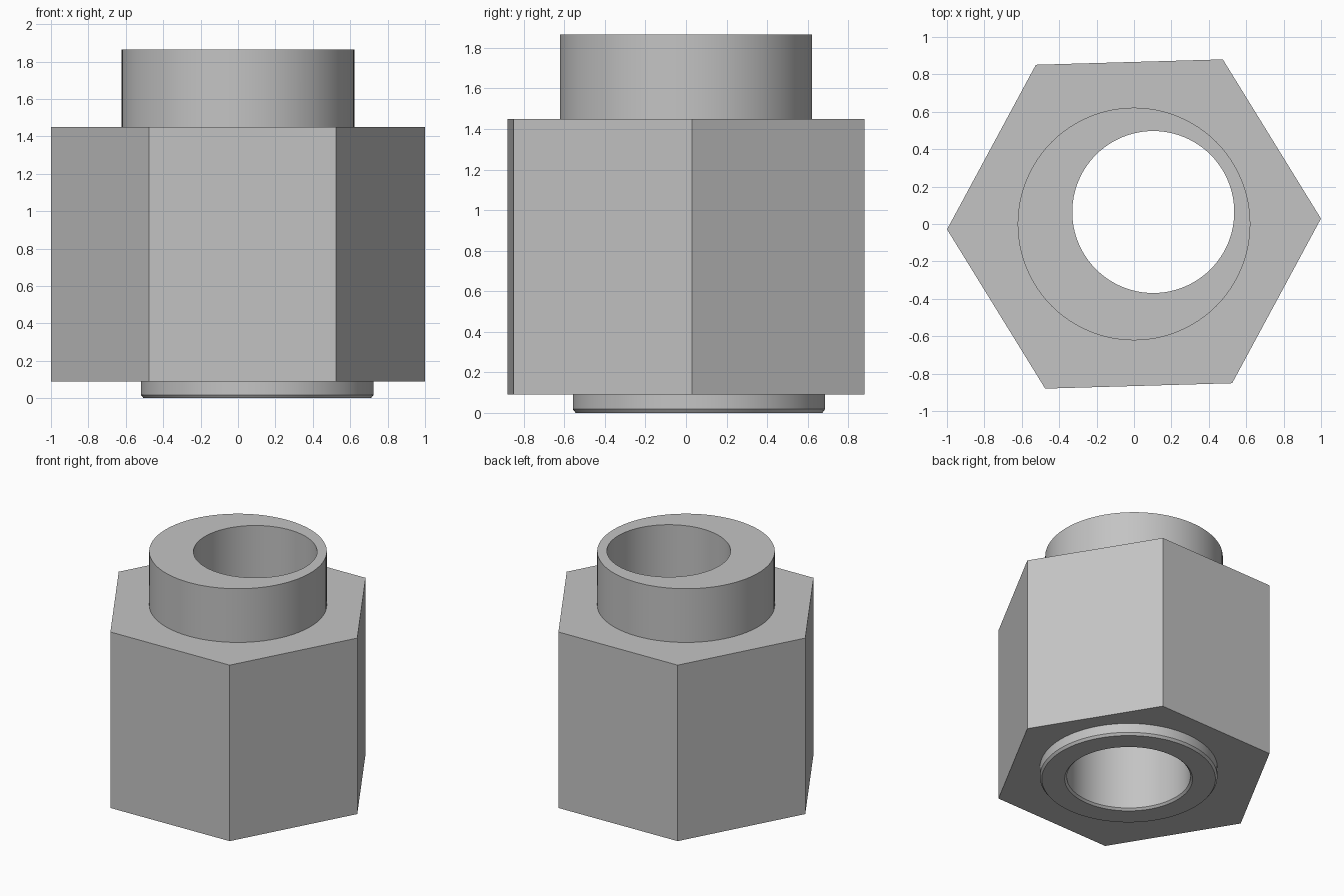
import bpy, math

cube = bpy.data.objects.get("Cube")
if cube:
    bpy.data.objects.remove(cube, do_unlink=True)

steel = bpy.data.materials.new("steel_grey")
steel.use_nodes = True
GREY = (0.55, 0.55, 0.55, 1)
steel.diffuse_color = GREY
steel.node_tree.nodes["Principled BSDF"].inputs["Base Color"].default_value = GREY

OFFSET = (0.103, 0.064)   # axis of the bore and lower collar
SEGMENTS = 96


def lathe(name, profile, sides=SEGMENTS, centre=(0, 0), turn=0.0):
    """Closed solid of revolution from (radius, z) pairs, listed bottom to top."""
    verts = []
    for r, z in profile:
        for i in range(sides):
            a = turn + math.tau * i / sides
            verts.append((centre[0] + r * math.cos(a), centre[1] + r * math.sin(a), z))
    faces = [list(range(sides))[::-1]]
    for k in range(len(profile) - 1):
        low, high = k * sides, (k + 1) * sides
        for i in range(sides):
            j = (i + 1) % sides
            faces.append((low + i, low + j, high + j, high + i))
    faces.append(list(range(len(verts) - sides, len(verts))))
    mesh = bpy.data.meshes.new(name)
    mesh.from_pydata(verts, [], faces)
    mesh.materials.append(steel)
    obj = bpy.data.objects.new(name, mesh)
    bpy.context.collection.objects.link(obj)
    return obj


def combine(target, tool, operation):
    """Apply a boolean and discard the tool."""
    tool.hide_render = True
    mod = target.modifiers.new(operation, 'BOOLEAN')
    mod.operation = operation
    mod.solver = 'EXACT'
    mod.object = tool
    bpy.context.view_layer.objects.active = target
    bpy.ops.object.modifier_apply(modifier=mod.name)
    bpy.data.objects.remove(tool, do_unlink=True)


# Hexagonal body, turned slightly about its axis
body = lathe("hex_nut_body", [(1, 0.09), (1, 1.45)], sides=6, turn=math.radians(1.65))

# Upper collar, concentric with the body
combine(body, lathe("upper_collar", [(0.622, 1.2), (0.622, 1.865)]), 'UNION')

# Lower collar, off centre, with a chamfered rim
lower = [(0.608, 0), (0.622, 0.018), (0.622, 0.3)]
combine(body, lathe("lower_collar", lower, centre=OFFSET), 'UNION')

# Through bore with a chamfered lower mouth
bore = [(0.498, -0.05), (0.448, 0), (0.433, 0.015), (0.433, 2.1)]
combine(body, lathe("bore_cutter", bore, centre=OFFSET), 'DIFFERENCE')

# Smooth the round walls, keep hard edges
bpy.ops.object.select_all(action='DESELECT')
body.select_set(True)
bpy.context.view_layer.objects.active = body
bpy.ops.object.shade_smooth_by_angle(angle=math.radians(25))
